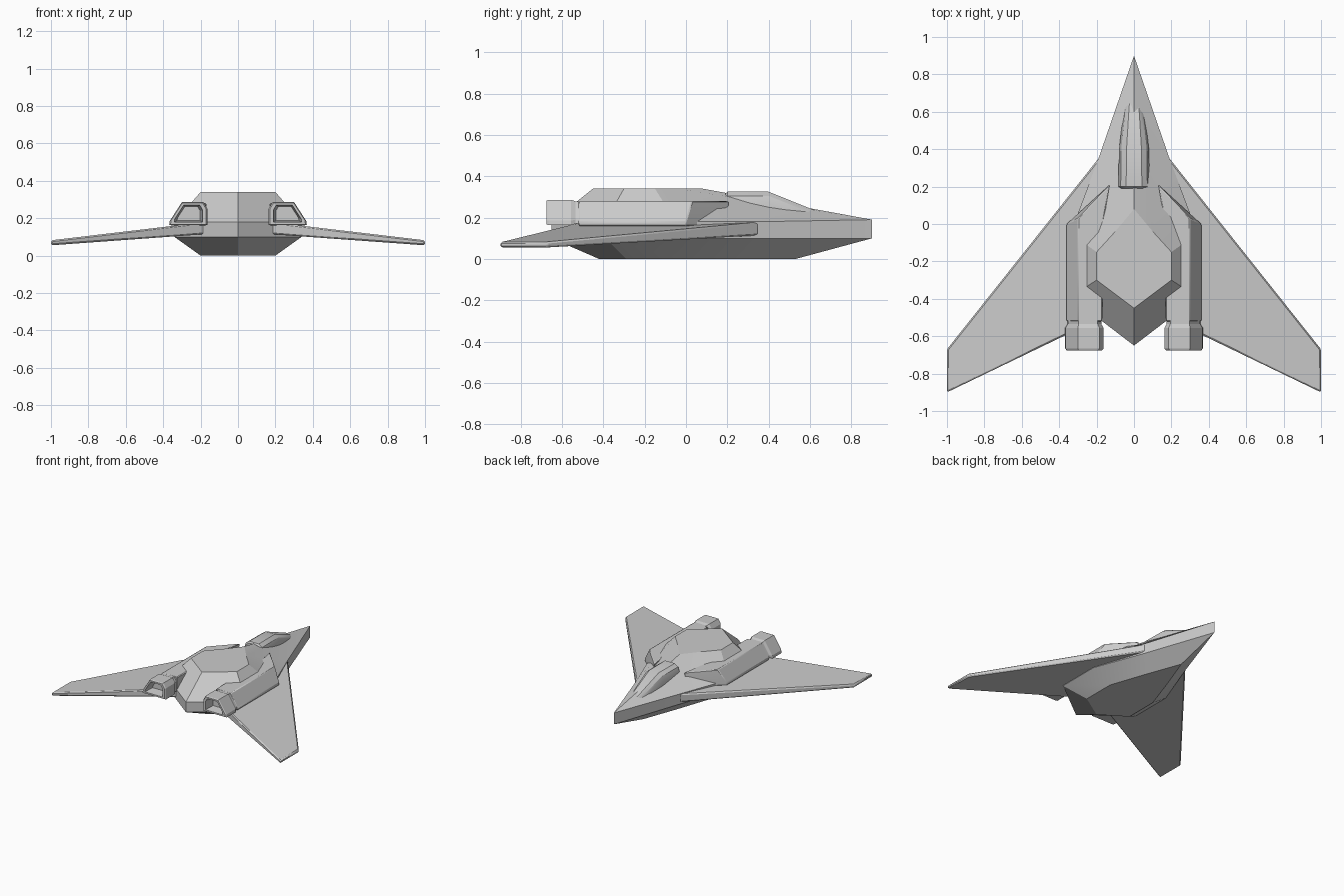
import bpy, bmesh, math

if "Cube" in bpy.data.objects:
    bpy.data.objects.remove(bpy.data.objects["Cube"])


def loft(name, loops, mirror=False, bevel=0.0, smooth=15):
    """Skin closed loops that have equal point counts and cap both ends."""
    bm = bmesh.new()
    rings = [[bm.verts.new(p) for p in loop] for loop in loops]
    n = len(rings[0])
    for a, b in zip(rings, rings[1:]):
        for i in range(n):
            j = (i + 1) % n
            bm.faces.new((a[i], a[j], b[j], b[i]))
    bm.faces.new(rings[0])
    bm.faces.new(rings[-1])
    bmesh.ops.recalc_face_normals(bm, faces=bm.faces)
    mesh = bpy.data.meshes.new(name)
    bm.to_mesh(mesh)
    bm.free()
    ob = bpy.data.objects.new(name, mesh)
    bpy.context.collection.objects.link(ob)
    bpy.ops.object.select_all(action='DESELECT')
    ob.select_set(True)
    bpy.context.view_layer.objects.active = ob
    bpy.ops.object.shade_smooth_by_angle(angle=math.radians(smooth))
    if bevel:
        m = ob.modifiers.new("bevel", 'BEVEL')
        m.width, m.segments, m.limit_method = bevel, 1, 'ANGLE'
        m.angle_limit = math.radians(25)
    if mirror:
        ob.modifiers.new("mirror", 'MIRROR')
    return ob


def symmetric(half, z, nose_z=None):
    """Nose-to-tail half outline -> full loop; first and last lie on x = 0."""
    pts = half + [(-x, y) for x, y in half[-2:0:-1]]
    loop = [(x, y, z) for x, y in pts]
    if nose_z is not None:
        loop[0] = (*loop[0][:2], nose_z)
    return loop


# Faceted fuselage: belly, chine, deck edge, raised top
rim = [(0, .9), (.19, .35), (.34, -.05), (.34, -.39), (0, -.65)]
belly = [(0, .53), (.10, .26), (.20, -.03), (.20, -.29), (0, -.42)]
roof = [(0, .08), (.10, -.04), (.20, -.15), (.20, -.30), (0, -.45)]
loft("fuselage", [symmetric(belly, 0), symmetric(rim, .10),
                  symmetric(rim, .18, .19), symmetric(roof, .34)])

# Cockpit canopy: rounded trapezoid sections along the nose
def canopy_section(y, w, top, base):
    half = [(w, base), (w, top - .055), (w * .85, top - .02), (w * .5, top)]
    return [(x, y, z) for x, z in half] + [(-x, y, z) for x, z in half[::-1]]

loft("canopy", [canopy_section(.19, .075, .315, .19),
                canopy_section(.20, .084, .325, .19),
                canopy_section(.40, .080, .325, .19),
                canopy_section(.63, .052, .232, .16),
                canopy_section(.65, .042, .222, .16)], smooth=30)

# Swept, tapering wings
outline = [(.17, .35), (.19, .35), (1, -.67), (1, -.9), (.17, -.50)]

def wing_loop(z_root, z_tip):
    return [(x, y, z_root + (z_tip - z_root) * (x - .17) / .83)
            for x, y in outline]

loft("wing", [wing_loop(.115, .055), wing_loop(.18, .082)],
     mirror=True, bevel=.008)

# Engine pods with diagonal intake fronts
pod_low = [(.17, -.52), (.36, -.52), (.36, .0), (.135, .205), (.16, .03)]
pod_top = [(.17, -.52), (.30, -.52), (.30, .03), (.13, .21), (.16, .03)]
loft("engine_pod", [[(x, y, .16) for x, y in pod_low],
                    [(x, y, .18) for x, y in pod_low],
                    [(x, y, .28) for x, y in pod_top]],
     mirror=True, bevel=.005)

# Hollow exhaust nozzles
section = [(.163, .163), (.368, .163), (.365, .185), (.30, .286), (.185, .286),
           (.163, .25)]
cx, cz = .262, .225

def nozzle_loop(y, s):
    return [(cx + (x - cx) * s, y, cz + (z - cz) * s) for x, z in section]

loft("nozzle", [nozzle_loop(y, s) for y, s in
                [(-.50, .88), (-.535, .88), (-.555, 1), (-.665, 1),
                 (-.675, .93), (-.675, .74), (-.60, .60)]], mirror=True)
